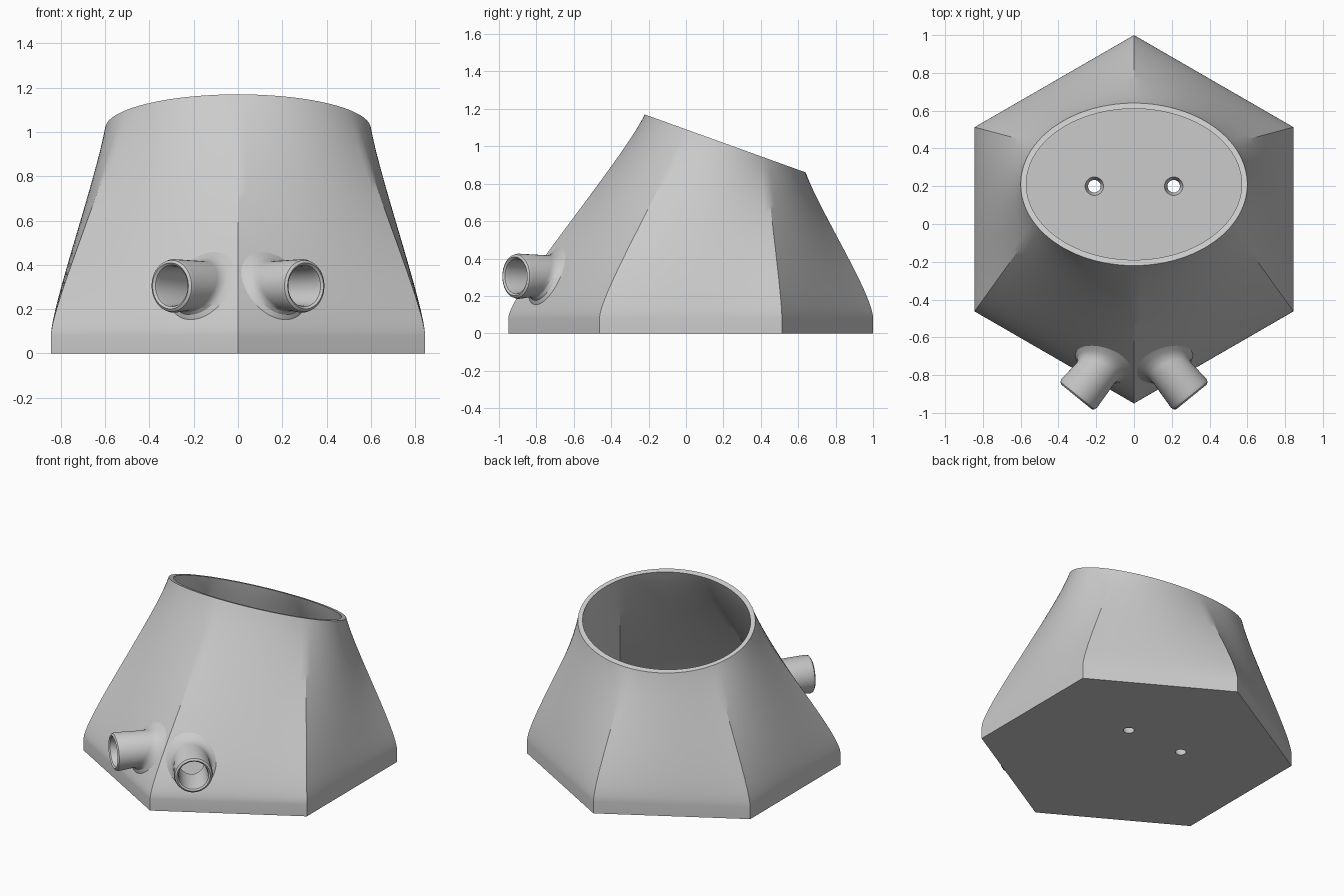
import bpy, bmesh, math
from mathutils import Vector
from mathutils.bvhtree import BVHTree

old = bpy.data.objects.get("Cube")
if old:
    bpy.data.objects.remove(old, do_unlink=True)

grey = bpy.data.materials.new("plain_grey")
grey.use_nodes = True
grey.diffuse_color = (0.6, 0.6, 0.6, 1)
grey.node_tree.nodes["Principled BSDF"].inputs["Base Color"].default_value = (0.6, 0.6, 0.6, 1)

N, ROWS = 120, 24
FLOOR = 0.05


def add_object(name, bm):
    bmesh.ops.recalc_face_normals(bm, faces=bm.faces)
    mesh = bpy.data.meshes.new(name)
    bm.to_mesh(mesh)
    bm.free()
    mesh.materials.append(grey)
    obj = bpy.data.objects.new(name, mesh)
    bpy.context.collection.objects.link(obj)
    return obj


def loft(bm, rings, closed=False):
    """Bridge rings of equal length; optionally join the last to the first."""
    vs = [[bm.verts.new(p) for p in ring] for ring in rings]
    pairs = list(zip(vs, vs[1:])) + ([(vs[-1], vs[0])] if closed else [])
    for a, b in pairs:
        for i in range(len(a)):
            j = (i + 1) % len(a)
            bm.faces.new((a[i], a[j], b[j], b[i]))
    return vs


def hexagon(radius, z):
    pts = []
    for i in range(N):
        a = 2 * math.pi * i / N
        off = (a % (math.pi / 3)) - math.pi / 6
        # corner points lie on the y axis, flat sides face left and right
        off = ((a + math.pi / 6) % (math.pi / 3)) - math.pi / 6
        r = radius * math.cos(math.pi / 6) / math.cos(off)
        pts.append(Vector((r * math.cos(a), 0.025 + r * math.sin(a), z)))
    return pts


def rim(rx, ry):
    pts = []
    for i in range(N):
        a = 2 * math.pi * i / N
        y = 0.21 + ry * math.sin(a)
        pts.append(Vector((rx * math.cos(a), y, 1.015 - 0.36 * (y - 0.21))))
    return pts


def shell(radius, rx, ry, z0):
    """Hexagonal skirt blending smoothly into a tilted oval rim."""
    rings = [hexagon(radius, z0)]
    low, top = hexagon(radius, 0.08), rim(rx, ry)
    for k in range(ROWS + 1):
        t = k / ROWS
        s = 1 - t
        ring = []
        for p, q in zip(low, top):
            d = q - p
            h1 = p + Vector((0, 0, 0.13))
            h2 = q - Vector((d.x * 0.18, d.y * 0.2, d.z * 0.26))
            ring.append(p * s**3 + h1 * (3 * s * s * t) + h2 * (3 * s * t * t) + q * t**3)
        rings.append(ring)
    return rings


# Hollow body with floor
outer = shell(0.975, 0.6, 0.43, 0)
inner = shell(0.938, 0.57, 0.40, FLOOR)
bm = bmesh.new()
vs = loft(bm, outer + inner[::-1])
bm.faces.new(vs[0])
bm.faces.new(vs[-1])
body = add_object("body", bm)

# Surface used to fit the tubes to the wall
bm = bmesh.new()
loft(bm, outer)
wall = BVHTree.FromBMesh(bm)
bm.free()


def make_tube(name, side):
    mouth = Vector((side * 0.305, -0.915, 0.305))
    axis = Vector((-side * 0.63, 0.777, 0)).normalized()
    across = axis.cross(Vector((0, 0, 1)))
    count = 48
    dirs = [across * math.cos(2 * math.pi * i / count)
            + Vector((0, 0, 1)) * math.sin(2 * math.pi * i / count) for i in range(count)]

    def depth(u, r):
        hit = wall.ray_cast(mouth + u * r - axis * 0.2, axis)
        return hit[3] - 0.2 if hit[0] else 0.2

    def straight(r, t):
        return [mouth + u * r + axis * t for u in dirs]

    def fitted(r, sink):
        return [mouth + u * r + axis * max(0.035, depth(u, r) + sink) for u in dirs]

    rings = [fitted(0.085, 0.035), straight(0.088, 0.03), straight(0.094, 0.008),
             straight(0.104, 0), straight(0.116, 0.008), straight(0.121, 0.025),
             fitted(0.112, -0.06), fitted(0.117, -0.035), fitted(0.13, -0.015),
             fitted(0.15, -0.002), fitted(0.165, 0.01)]
    bm = bmesh.new()
    loft(bm, rings, closed=True)
    return add_object(name, bm), mouth, axis


def cut(start, direction, length, r1, r2):
    """Drill a round hole in the body."""
    bpy.ops.mesh.primitive_cone_add(vertices=48, radius1=r1, radius2=r2, depth=length,
                                    location=start + direction * length / 2)
    cutter = bpy.context.object
    cutter.name = "hole_cutter"
    cutter.hide_render = True
    cutter.rotation_euler = direction.to_track_quat('Z', 'Y').to_euler()
    mod = body.modifiers.new("hole", 'BOOLEAN')
    mod.operation = 'DIFFERENCE'
    mod.solver = 'EXACT'
    mod.object = cutter
    bpy.context.view_layer.objects.active = body
    bpy.ops.object.modifier_apply(modifier=mod.name)
    bpy.data.objects.remove(cutter, do_unlink=True)


# Two tubes on the front and two countersunk holes in the floor
parts = [body]
for name, side in (("right", -1), ("left", 1)):
    tube, mouth, axis = make_tube(name + "_tube", side)
    parts.append(tube)
    cut(mouth - axis * 0.1, axis, 0.47, 0.086, 0.086)
    cut(Vector((side * 0.21, 0.2, -0.01)), Vector((0, 0, 1)), FLOOR + 0.02, 0.03, 0.052)

bpy.ops.object.select_all(action='DESELECT')
for obj in parts:
    obj.select_set(True)
bpy.context.view_layer.objects.active = body
bpy.ops.object.shade_smooth_by_angle(angle=math.radians(28))
